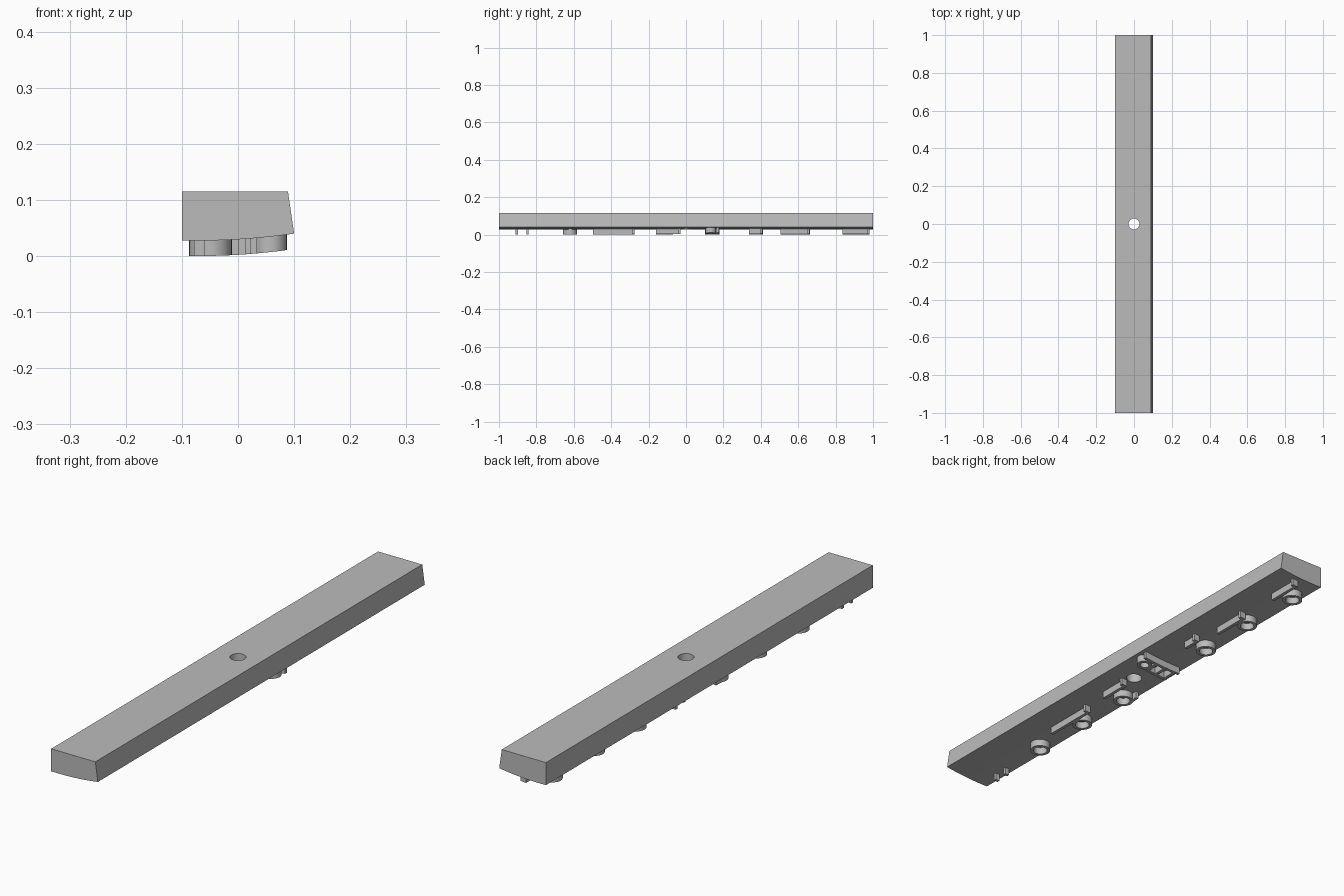
import bpy
import bmesh
from math import cos, sin, pi
from mathutils import Vector

old = bpy.data.objects.get("Cube")
if old:
    bpy.data.objects.remove(old, do_unlink=True)

# Single grey material
grey = bpy.data.materials.new("plain grey")
grey.use_nodes = True
colour = (0.5, 0.5, 0.5, 1)
grey.diffuse_color = colour
grey.node_tree.nodes["Principled BSDF"].inputs["Base Color"].default_value = colour

RELIEF = 0.0275


def underside(x):
    """Height of the gently curved underside."""
    return RELIEF + 0.43 * (x + 0.07) ** 2


def finish(bm, name):
    bmesh.ops.recalc_face_normals(bm, faces=bm.faces)
    mesh = bpy.data.meshes.new(name)
    bm.to_mesh(mesh)
    bm.free()
    obj = bpy.data.objects.new(name, mesh)
    bpy.context.collection.objects.link(obj)
    mesh.materials.append(grey)
    return obj


def smooth(obj):
    bpy.ops.object.select_all(action='DESELECT')
    obj.select_set(True)
    bpy.context.view_layer.objects.active = obj
    bpy.ops.object.shade_smooth_by_angle(angle=0.6)


# Long bar: slanted left side and curved underside, drilled through the middle
bm = bmesh.new()
steps = [-0.1 + 0.2 * i / 16 for i in range(17)]
profile = [(0.089, 0.115), (-0.1, 0.115)] + [(x, underside(x)) for x in steps]
end = bm.faces.new([bm.verts.new((x, -1, z)) for x, z in profile])
new = bmesh.ops.extrude_face_region(bm, geom=[end])["geom"]
bmesh.ops.translate(bm, vec=(0, 2, 0),
                    verts=[v for v in new if isinstance(v, bmesh.types.BMVert)])
bar = finish(bm, "bar")

bm = bmesh.new()
bmesh.ops.create_cone(bm, cap_ends=True, segments=32, radius1=0.029, radius2=0.029, depth=0.5)
cutter = finish(bm, "hole_cutter")
cutter.hide_render = True
drill = bar.modifiers.new("hole", 'BOOLEAN')
drill.operation = 'DIFFERENCE'
drill.solver = 'EXACT'
drill.object = cutter
bpy.context.view_layer.objects.active = bar
bpy.ops.object.modifier_apply(modifier=drill.name)
bpy.data.objects.remove(cutter, do_unlink=True)
smooth(bar)


def rib(name, path, closed=False, width=0.012):
    """Raised wall that follows a path on the underside."""
    pts = [Vector(p) for p in path]
    n = len(pts)
    bm = bmesh.new()
    rows = []
    for i, p in enumerate(pts):
        a = pts[i - 1] if closed or i else p
        b = pts[(i + 1) % n] if closed or i < n - 1 else p
        t = (b - a).normalized()
        side = Vector((-t.y, t.x)) * width / 2
        row = []
        for q, lift in ((p + side, 0.004), (p - side, 0.004),
                        (p - side, -RELIEF), (p + side, -RELIEF)):
            row.append(bm.verts.new((q.x, q.y, underside(q.x) + lift)))
        rows.append(row)
    for i in range(n if closed else n - 1):
        r, s = rows[i], rows[(i + 1) % n]
        for k in range(4):
            m = (k + 1) % 4
            bm.faces.new((r[k], r[m], s[m], s[k]))
    if not closed:
        bm.faces.new(rows[0])
        bm.faces.new(rows[-1])
    smooth(finish(bm, name))


def line(name, x1, y1, x2, y2, n=8):
    a, b = Vector((x1, y1)), Vector((x2, y2))
    rib(name, [a.lerp(b, i / n) for i in range(n + 1)])


def ring(name, x, y, radius=0.032):
    rib(name, [(x + radius * cos(i * pi / 16), y + radius * sin(i * pi / 16))
               for i in range(32)], closed=True)


# Ring ribs along the right half of the underside
for i, (x, y) in enumerate([(-0.049, -0.62), (-0.046, -0.365), (-0.049, -0.123),
                            (-0.047, 0.375), (-0.044, 0.625), (-0.049, 0.89)]):
    ring(f"ring_rib_{i + 1}", x, y)

# Lengthwise ribs, each with a short hook at its back end
for i, (x, y1, y2) in enumerate([(-0.005, -0.497, -0.275), (0.016, -0.16, -0.03),
                                 (0.022, 0.337, 0.41), (0.0, 0.505, 0.66),
                                 (0.005, 0.838, 0.98)]):
    line(f"long_rib_{i + 1}", x, y1, x, y2)
    line(f"hook_rib_{i + 1}", x - 0.005, y2 - 0.006, x + 0.018, y2 - 0.006)

# Small foot rib beside the third ring
line("foot_rib", -0.078, -0.12, -0.074, -0.07)

# Pair of short ticks near the front end
for i, y in enumerate((-0.905, -0.848)):
    line(f"tick_rib_{i + 1}", -0.078, y, -0.06, y)

# Crosswise group just behind the hole
line("cross_rib_back", 0.087, 0.17, -0.08, 0.172)
line("cross_rib_front", 0.03, 0.112, -0.07, 0.108)
ring("cross_ring_rib", 0.058, 0.132, 0.023)
for i, x in enumerate((0.028, -0.015, -0.06)):
    line(f"rung_rib_{i + 1}", x, 0.11, x, 0.17)
